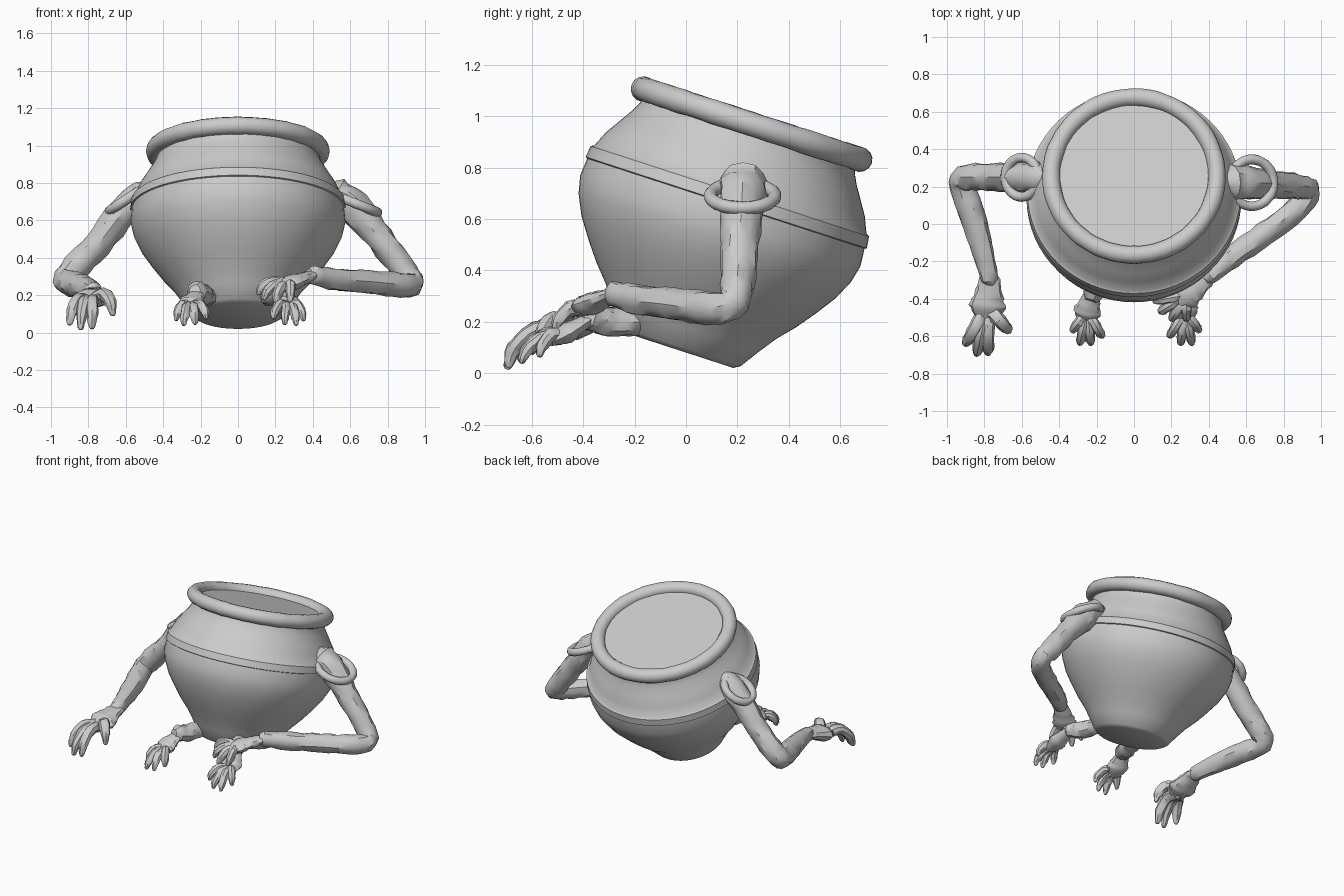
import bpy, bmesh, random
from math import sin, cos, pi, radians
from mathutils import Vector, Matrix

if "Cube" in bpy.data.objects:
    bpy.data.objects.remove(bpy.data.objects["Cube"])

random.seed(4)
POT = Matrix.Translation((0, -0.03, 0.09)) @ Matrix.Rotation(radians(-18), 4, 'X')


def finish(name, bm, matrix=None, angle=40):
    bmesh.ops.recalc_face_normals(bm, faces=bm.faces)
    me = bpy.data.meshes.new(name)
    bm.to_mesh(me)
    bm.free()
    ob = bpy.data.objects.new(name, me)
    bpy.context.collection.objects.link(ob)
    if matrix is not None:
        ob.matrix_world = matrix
    bpy.ops.object.select_all(action='DESELECT')
    ob.select_set(True)
    bpy.context.view_layer.objects.active = ob
    bpy.ops.object.shade_smooth_by_angle(angle=radians(angle))
    return ob


def bridge(bm, a, b):
    n = len(a)
    for i in range(n):
        bm.faces.new((a[i], a[(i + 1) % n], b[(i + 1) % n], b[i]))


def lathe(name, profile, matrix, n=64):
    bm = bmesh.new()
    rings = [[bm.verts.new((r * cos(2 * pi * i / n), r * sin(2 * pi * i / n), z))
              for i in range(n)] for r, z in profile]
    for a, b in zip(rings, rings[1:]):
        bridge(bm, a, b)
    bm.faces.new(rings[0])
    bm.faces.new(rings[-1])
    return finish(name, bm, matrix)


def ring(name, major, minor, matrix, n=48, m=12):
    bm = bmesh.new()
    rings = []
    for i in range(n):
        u = 2 * pi * i / n
        k = minor * random.uniform(0.96, 1.04)
        rings.append([bm.verts.new(((major + k * cos(2 * pi * j / m)) * cos(u),
                                    (major + k * cos(2 * pi * j / m)) * sin(u),
                                    k * sin(2 * pi * j / m))) for j in range(m)])
    for i in range(n):
        bridge(bm, rings[i], rings[(i + 1) % n])
    return finish(name, bm, matrix)


def tube(name, pts, radii, flat=1.0, rough=0.0, n=10, sub=4):
    """Rounded limb swept through the points; flat < 1 squashes its height."""
    p = [Vector(q) for q in pts]
    e = [2 * p[0] - p[1]] + p + [2 * p[-1] - p[-2]]
    path = []
    for i in range(len(p) - 1):
        a, b, c, d = e[i:i + 4]
        for s in range(sub):
            t = s / sub
            q = 0.5 * (2 * b + (c - a) * t + (2 * a - 5 * b + 4 * c - d) * t * t
                       + (3 * b - a - 3 * c + d) * t ** 3)
            path.append((q, radii[i] * (1 - t) + radii[i + 1] * t))
    path.append((p[-1], radii[-1]))
    # rounded ends
    t0 = (path[0][0] - path[1][0]).normalized()
    t1 = (path[-1][0] - path[-2][0]).normalized()
    path.insert(0, (path[0][0] + t0 * radii[0] * 0.6, radii[0] * 0.55))
    path.append((path[-1][0] + t1 * radii[-1] * 0.6, radii[-1] * 0.55))
    bm = bmesh.new()
    rings, side = [], None
    for i, (q, r) in enumerate(path):
        t = (path[min(i + 1, len(path) - 1)][0] - path[max(i - 1, 0)][0]).normalized()
        side = t.cross(Vector((0, 0, 1))) if side is None else side - t * side.dot(t)
        side.normalize()
        up = side.cross(t)
        loop = []
        for j in range(n):
            k = r * (1 + random.uniform(-rough, rough))
            w = 2 * pi * j / n
            loop.append(bm.verts.new(q + side * k * cos(w) + up * k * flat * sin(w)))
        rings.append(loop)
    for a, b in zip(rings, rings[1:]):
        bridge(bm, a, b)
    bm.faces.new(rings[0])
    bm.faces.new(rings[-1])
    return finish(name, bm, angle=35)


def hand(name, wrist, palm, tips, size=1.0, lift=0.04):
    w, c = Vector(wrist), Vector(palm)
    tube(name + "_palm", [w, w.lerp(c, 0.55), c, c + (c - w) * 0.35],
         [0.048 * size, 0.07 * size, 0.088 * size, 0.06 * size], 0.55, 0.08)
    for i, tip in enumerate(tips):
        e = Vector(tip)
        base = c + (e - c) * 0.15
        knuckle = base.lerp(e, 0.5) + Vector((0, 0, lift))
        last = base.lerp(e, 0.88) + Vector((0, 0, lift * 0.7))
        tube(f"{name}_finger_{i + 1}", [base, knuckle, last, e],
             [0.034 * size, 0.033 * size, 0.029 * size, 0.015 * size], 1, 0.12, 8, 3)


# Tilted pot body with a shallow raised band and a filled top
lathe("pot_body", [(0.225, 0), (0.25, 0.015), (0.3, 0.09), (0.35, 0.16), (0.408, 0.225),
                   (0.465, 0.3), (0.52, 0.38), (0.558, 0.46), (0.574, 0.53), (0.568, 0.6),
                   (0.576, 0.604), (0.57, 0.65), (0.557, 0.658), (0.53, 0.72),
                   (0.495, 0.775), (0.46, 0.83), (0.44, 0.87), (0.435, 0.93)], POT)
ring("pot_rim", 0.443, 0.048, POT @ Matrix.Translation((0, 0, 0.925)), 72, 14)

# Ring handles around the shoulders
ring("right_handle", 0.125, 0.026, Matrix.Translation((0.63, 0.22, 0.69))
     @ Matrix.Rotation(radians(22), 4, 'Y'))
ring("left_handle", 0.105, 0.026, Matrix.Translation((-0.6, 0.25, 0.71))
     @ Matrix.Rotation(radians(-34), 4, 'Y'))

# Long right arm, folded across the front
tube("right_arm", [(0.52, 0.22, 0.735), (0.62, 0.22, 0.67), (0.76, 0.21, 0.5),
                   (0.88, 0.2, 0.34), (0.935, 0.175, 0.265), (0.87, 0.08, 0.255),
                   (0.7, -0.05, 0.27), (0.52, -0.18, 0.285), (0.4, -0.28, 0.31)],
     [0.095, 0.09, 0.073, 0.067, 0.06, 0.065, 0.062, 0.06, 0.05], 1, 0.08, 12)
hand("right_hand", (0.4, -0.28, 0.31), (0.28, -0.38, 0.265),
     [(0.11, -0.41, 0.21), (0.14, -0.47, 0.18), (0.2, -0.51, 0.16), (0.28, -0.51, 0.17)], 0.9)

# Long left arm, reaching forward
tube("left_arm", [(-0.5, 0.25, 0.74), (-0.61, 0.25, 0.65), (-0.75, 0.25, 0.47),
                  (-0.87, 0.25, 0.35), (-0.92, 0.22, 0.28), (-0.875, 0.08, 0.26),
                  (-0.82, -0.1, 0.24), (-0.77, -0.3, 0.22)],
     [0.085, 0.08, 0.073, 0.073, 0.067, 0.07, 0.063, 0.047], 1, 0.08, 12)
hand("left_hand", (-0.77, -0.29, 0.22), (-0.785, -0.44, 0.18),
     [(-0.9, -0.64, 0.05), (-0.84, -0.695, 0.025), (-0.78, -0.69, 0.03), (-0.67, -0.57, 0.1)],
     1.1, 0.075)

# Short pair of arms under the front of the pot
for name, s in (("left", -1), ("right", 1)):
    x = 0.02 if s > 0 else 0
    tube(f"{name}_short_arm", [(s * 0.16, -0.19, 0.2), (s * 0.19, -0.29, 0.2),
                               (s * 0.22 + x, -0.38, 0.22)],
         [0.055, 0.058, 0.055], 1, 0.1)
    hand(f"{name}_short_hand", (s * 0.22 + x, -0.37, 0.215), (s * 0.25 + x, -0.47, 0.155),
         [(s * 0.33 + x, -0.57, 0.07), (s * 0.29 + x, -0.64, 0.045),
          (s * 0.23 + x, -0.64, 0.05), (s * 0.17 + x, -0.6, 0.08)], 0.85, 0.04)
